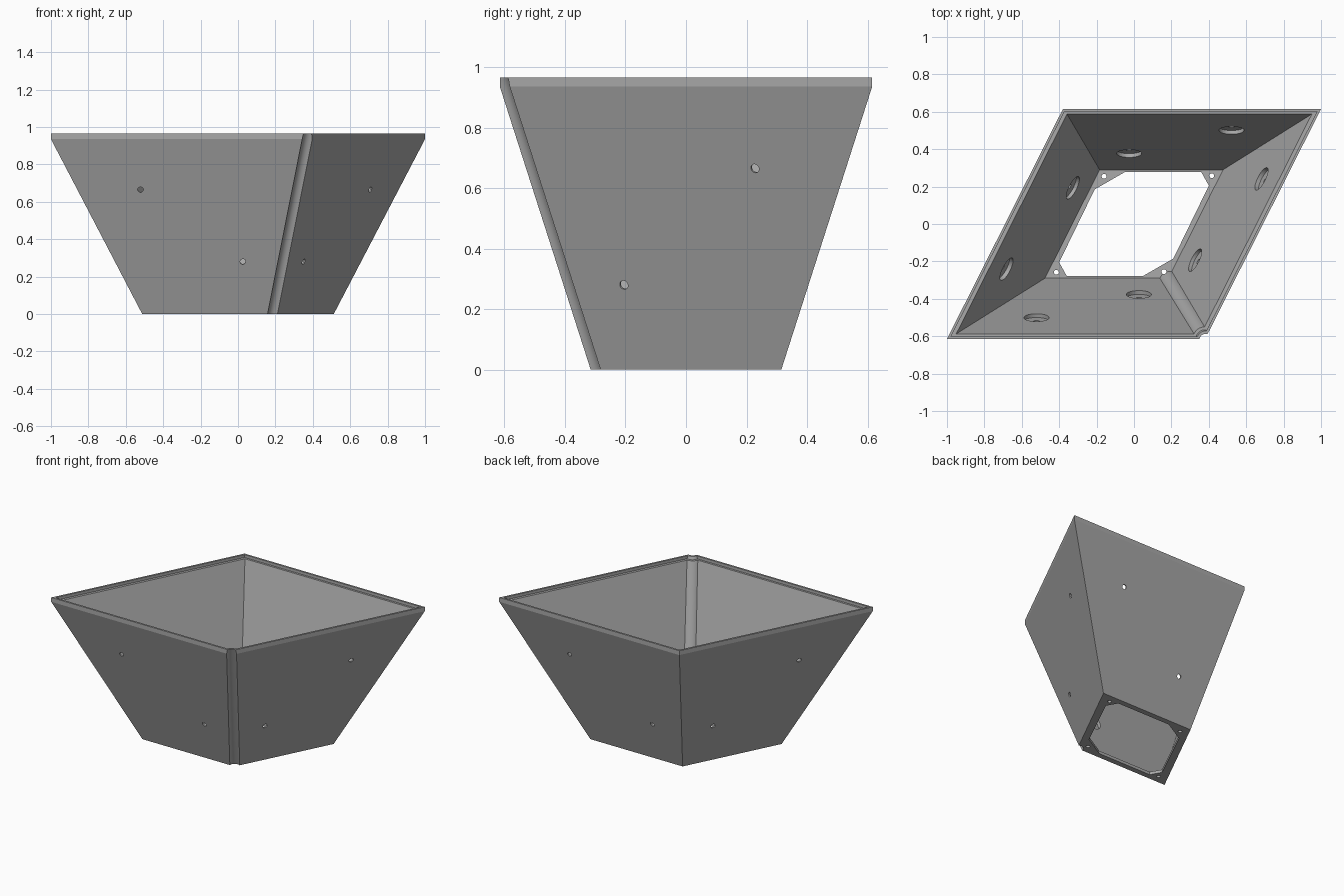
import bpy, bmesh, math
from mathutils import Vector, Matrix

cube = bpy.data.objects.get("Cube")
if cube:
    bpy.data.objects.remove(cube, do_unlink=True)

SKEW = 0.504          # sideways lean of the plan per unit of depth
TOP, BAND = 0.965, 0.935
HX, HY, BASE = 0.69, 0.615, 0.512


def plan(hx, hy):
    """Corners of the slanted plan, anticlockwise from front left."""
    return [(sx * hx + SKEW * sy * hy, sy * hy)
            for sx, sy in ((-1, -1), (1, -1), (1, 1), (-1, 1))]


def loft(name, rings):
    """Closed solid through rings given as (z, outline)."""
    bm = bmesh.new()
    loops = [[bm.verts.new((x, y, z)) for x, y in pts] for z, pts in rings]
    n = len(loops[0])
    for lo, hi in zip(loops, loops[1:]):
        for i in range(n):
            j = (i + 1) % n
            bm.faces.new((lo[i], lo[j], hi[j], hi[i]))
    bm.faces.new(loops[0][::-1])
    bm.faces.new(loops[-1])
    return finish(name, bm)


def rod(name, a, b, radius, segments=48):
    """Round bar from point a to point b."""
    d = b - a
    bm = bmesh.new()
    bmesh.ops.create_cone(
        bm, cap_ends=True, segments=segments, radius1=radius, radius2=radius,
        depth=d.length,
        matrix=Matrix.Translation((a + b) / 2) @ d.to_track_quat('Z', 'Y').to_matrix().to_4x4())
    return finish(name, bm)


def finish(name, bm):
    bmesh.ops.recalc_face_normals(bm, faces=bm.faces)
    mesh = bpy.data.meshes.new(name)
    bm.to_mesh(mesh)
    bm.free()
    obj = bpy.data.objects.new(name, mesh)
    bpy.context.collection.objects.link(obj)
    return obj


def cut(target, cutter):
    """Subtract the cutter for good, then drop it."""
    cutter.hide_render = True
    mod = target.modifiers.new("cut", 'BOOLEAN')
    mod.operation, mod.solver, mod.object = 'DIFFERENCE', 'EXACT', cutter
    bpy.context.view_layer.objects.active = target
    bpy.ops.object.modifier_apply(modifier=mod.name)
    bpy.data.objects.remove(cutter, do_unlink=True)


# Outer body: flared walls with an upright band at the rim
bowl = loft("planter_shell", [
    (0, plan(HX * BASE, HY * BASE)), (BAND, plan(HX, HY)), (TOP, plan(HX, HY))])

# Corner axis that the cable groove follows
low = Vector((*plan(HX * BASE, HY * BASE)[1], 0))
high = Vector((*plan(HX, HY)[1], BAND))
axis = high - low
start, end = low - axis * 0.2, high + axis * 0.3

# Hollow and rim ledge, both kept clear of the groove's rounded wall
hollow = loft("hollow_cutter", [
    (0.02, plan(0.33, 0.29)), (1.02, plan(0.681, 0.612))])
cut(hollow, rod("bulge", start, end, 0.065))
ledge = loft("ledge_cutter", [
    (TOP - 0.02, plan(0.675, 0.602)), (1.1, plan(0.675, 0.602))])
cut(ledge, rod("ledge_bulge", start, end, 0.05))
cut(bowl, hollow)
cut(bowl, ledge)
cut(bowl, rod("groove", start, end, 0.036))

# Floor opening with clipped corners
half = [(0.4, 0.205), (0.36, 0.277), (-0.05, 0.277), (-0.21, 0.185)]
opening = half + [(-x, -y) for x, y in half]
cut(bowl, loft("opening", [(-0.1, opening), (0.1, opening)]))

# Screw holes in the floor corners
for x, y in ((0.415, 0.258), (-0.16, 0.255)):
    for s in (1, -1):
        cut(bowl, rod("screw_hole", Vector((s * x, s * y, -0.1)),
                      Vector((s * x, s * y, 0.06)), 0.013, 24))

# Round recesses inside each wall with a small hole through to the outside
bottom = [Vector((*p, 0)) for p in plan(HX * BASE, HY * BASE)]
top = [Vector((*p, BAND)) for p in plan(HX, HY)]
for i in range(4):
    j = (i + 1) % 4
    along = (bottom[j] - bottom[i]).normalized()
    foot, head = (bottom[i] + bottom[j]) / 2, (top[i] + top[j]) / 2
    outward = along.cross(head - foot).normalized()
    # the right and left walls run upward along the edge, front and back against it
    for z, shift in ((0.665, 0.255), (0.28, -0.23)):
        side = 1 if i % 2 else -1
        p = foot.lerp(head, z / BAND) + along * shift * side
        cut(bowl, rod("recess", p - outward * 0.0085, p - outward * 0.08, 0.067))
        cut(bowl, rod("wall_hole", p + outward * 0.03, p - outward * 0.05, 0.015, 24))

# Plain grey finish
grey = bpy.data.materials.new("plain_grey")
grey.use_nodes = True
colour = (0.4, 0.4, 0.4, 1)
grey.diffuse_color = colour
grey.node_tree.nodes["Principled BSDF"].inputs["Base Color"].default_value = colour
bowl.data.materials.clear()
bowl.data.materials.append(grey)
for face in bowl.data.polygons:
    face.material_index = 0

bpy.ops.object.select_all(action='DESELECT')
bowl.select_set(True)
bpy.context.view_layer.objects.active = bowl
bpy.ops.object.shade_smooth_by_angle(angle=math.radians(14))
